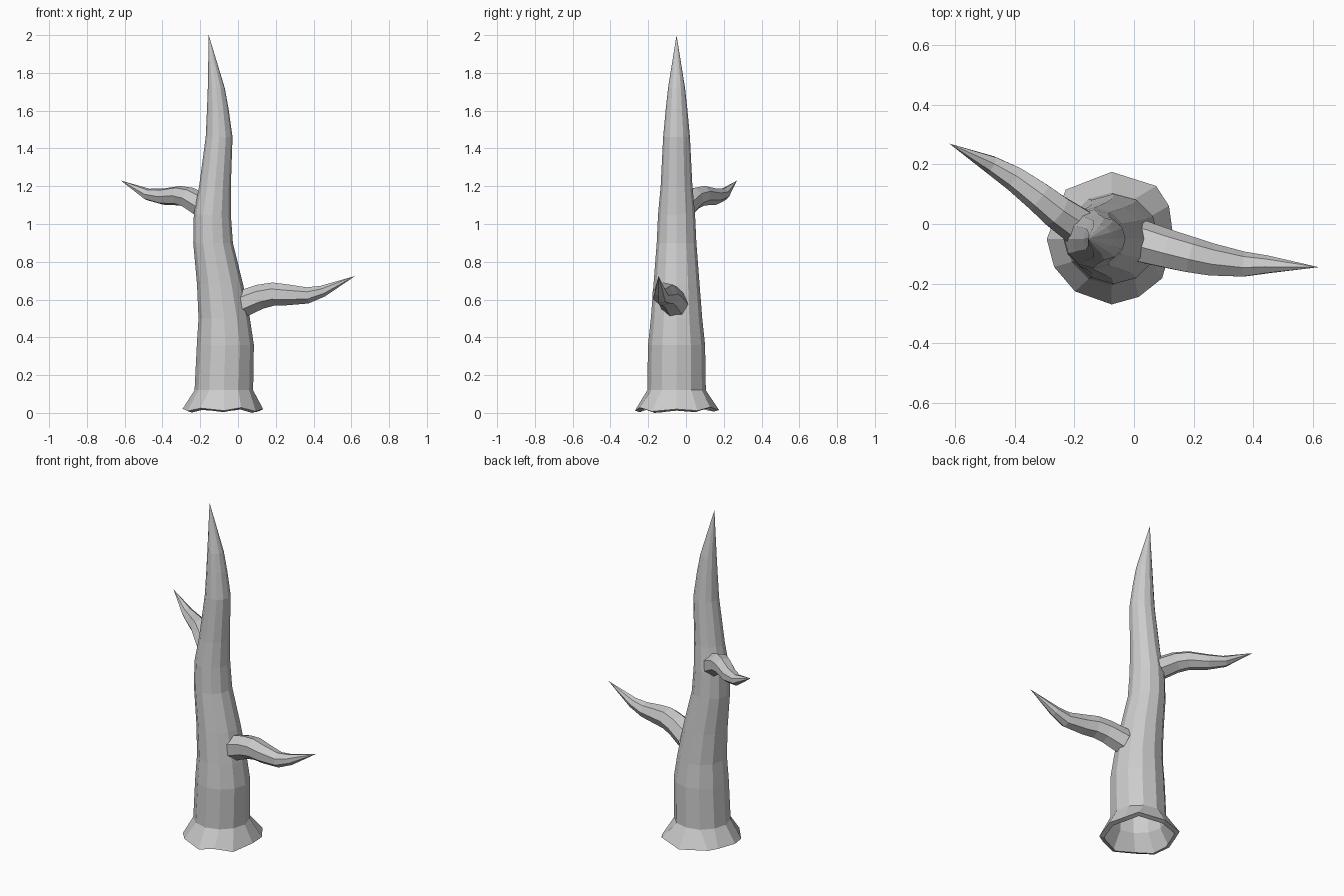
import bpy, bmesh
from math import sin, cos, radians, pi
from mathutils import Vector

if "Cube" in bpy.data.objects:
    bpy.data.objects.remove(bpy.data.objects["Cube"])


def loft(name, rings, tip):
    """Skin a list of point rings with quads and close them to a tip."""
    bm = bmesh.new()
    loops = [[bm.verts.new(p) for p in ring] for ring in rings]
    n = len(loops[0])
    for a, b in zip(loops, loops[1:]):
        for i in range(n):
            j = (i + 1) % n
            bm.faces.new((a[i], a[j], b[j], b[i]))
    end = bm.verts.new(tip)
    for i in range(n):
        bm.faces.new((loops[-1][i], loops[-1][(i + 1) % n], end))
    mesh = bpy.data.meshes.new(name)
    bm.to_mesh(mesh)
    bm.free()
    obj = bpy.data.objects.new(name, mesh)
    bpy.context.collection.objects.link(obj)
    return obj


def branch(name, path, tip, sides=7):
    """Tapered tube whose rings stand square to the path; path = (x, y, z, radius)."""
    pts = [Vector(p[:3]) for p in path] + [Vector(tip)]
    rings = []
    for i, p in enumerate(path):
        t = (pts[i + 1] - pts[max(i - 1, 0)]).normalized()
        u = Vector((0, 0, 1)).cross(t).normalized()
        v = t.cross(u)
        rings.append([pts[i] + p[3] * (cos(a) * u + sin(a) * v)
                      for a in (2 * pi * k / sides for k in range(sides))])
    return loft(name, rings, tip)


# Trunk: hollow flared foot with an uneven rim, then horizontal rings (x, z, radius)
CY = -0.05
SIDES = 12
foot = [(0, .208), (30, .222), (50, .232), (90, .225), (133, .226), (150, .205),
        (180, .218), (206, .215), (235, .215), (270, .22), (295, .215), (322, .215)]
rim_z = [.02, .012, .03, .015, .025, .02, .022, .01, .025, .012, .028, .008]
profile = [(-.075, .12, .155), (-.067, .36, .151), (-.073, .5, .136),
           (-.095, .68, .122), (-.132, .9, .105), (-.136, 1.05, .098),
           (-.122, 1.2, .084), (-.1, 1.46, .071), (-.107, 1.61, .057),
           (-.115, 1.72, .045)]


def foot_ring(scale, dz):
    return [(-.075 + r * scale * cos(radians(a)), CY + r * scale * sin(radians(a)), z + dz)
            for (a, r), z in zip(foot, rim_z)]


rings = [foot_ring(.88, -.008), foot_ring(1, 0)]
for x, z, r in profile:
    rings.append([(x + r * cos(2 * pi * k / SIDES), CY + r * sin(2 * pi * k / SIDES), z)
                  for k in range(SIDES)])
loft("trunk", rings, (-.155, CY, 2.0))

# Side branches
branch("lower_branch", [(.02, -.06, .575, .074), (.12, -.088, .615, .067),
                        (.19, -.106, .629, .063), (.26, -.122, .625, .057),
                        (.37, -.137, .622, .044), (.45, -.137, .645, .031)],
       (.62, -.145, .725))
branch("upper_branch", [(-.18, -.01, 1.09, .066), (-.26, .045, 1.137, .059),
                        (-.315, .09, 1.15, .053), (-.4, .153, 1.145, .044),
                        (-.48, .2, 1.157, .032)],
       (-.62, .27, 1.23))
